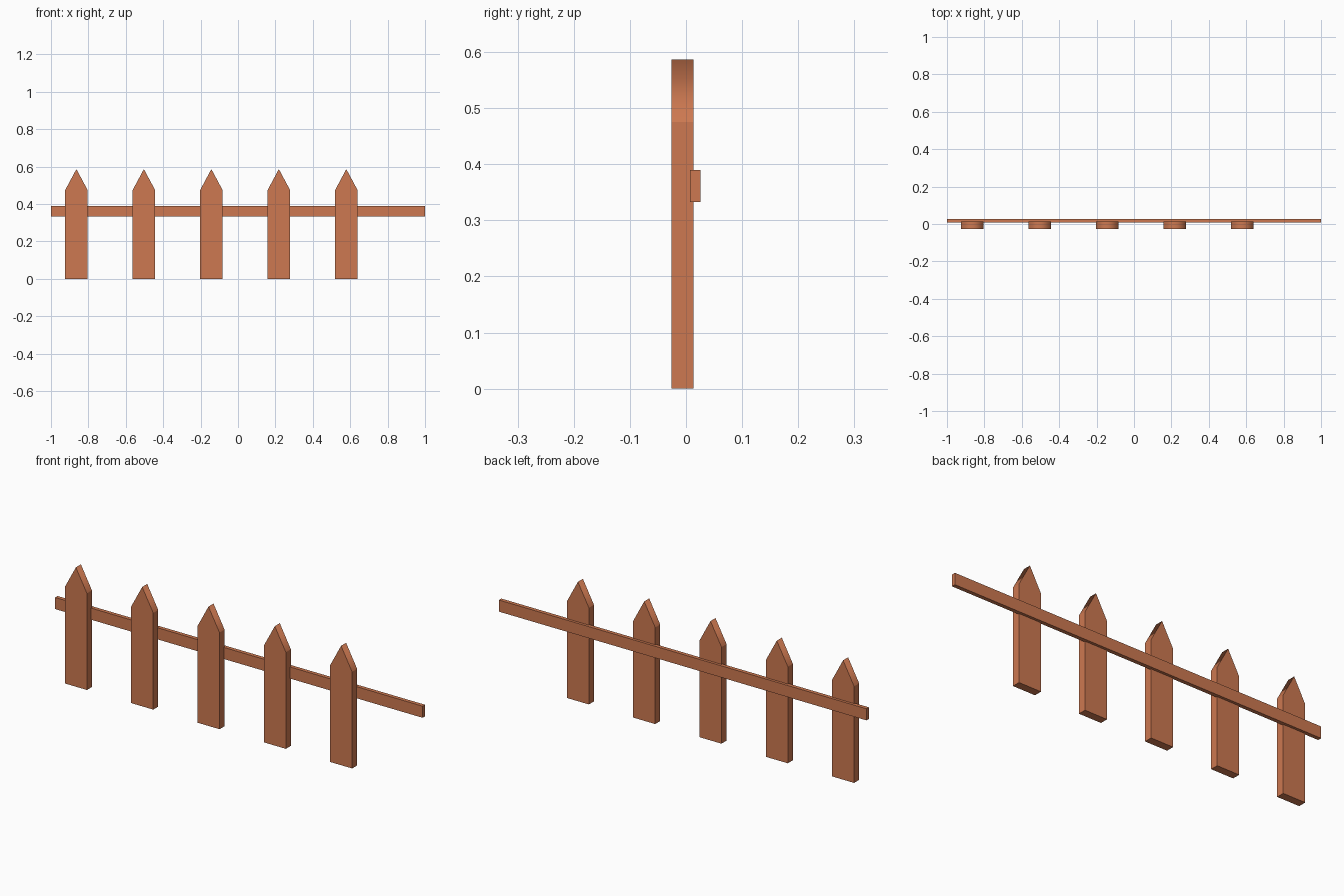
import bpy, bmesh

if "Cube" in bpy.data.objects:
    bpy.data.objects.remove(bpy.data.objects["Cube"])

wood = bpy.data.materials.new("terracotta wood")
wood.diffuse_color = (0.61, 0.19, 0.082, 1)
wood.use_nodes = True
wood.node_tree.nodes["Principled BSDF"].inputs["Base Color"].default_value = wood.diffuse_color


def extruded(name, profile, y0, y1, smooth_slopes=False):
    """Extrude an (x, z) outline from y0 to y1."""
    bm = bmesh.new()
    face = bm.faces.new([bm.verts.new((x, y0, z)) for x, z in profile])
    res = bmesh.ops.extrude_face_region(bm, geom=[face], use_keep_orig=True)
    verts = [v for v in res["geom"] if isinstance(v, bmesh.types.BMVert)]
    bmesh.ops.translate(bm, vec=(0, y1 - y0, 0), verts=verts)
    bmesh.ops.recalc_face_normals(bm, faces=bm.faces)
    if smooth_slopes:
        # Only the ridge between the two sloping tip faces is soft
        for f in bm.faces:
            f.smooth = 0.1 < f.normal.z < 0.95
        for e in bm.edges:
            e.smooth = all(f.smooth for f in e.link_faces)
    mesh = bpy.data.meshes.new(name)
    bm.to_mesh(mesh)
    bm.free()
    mesh.materials.append(wood)
    obj = bpy.data.objects.new(name, mesh)
    bpy.context.collection.objects.link(obj)
    return obj


# Five pointed pickets, evenly spaced
half, shoulder, tip = 0.06, 0.475, 0.587
for i in range(5):
    picket = extruded(f"picket_{i + 1}",
                      [(-half, 0), (half, 0), (half, shoulder), (0, tip), (-half, shoulder)],
                      -0.026, 0.013, smooth_slopes=True)
    picket.location.x = -0.864 + 0.3608 * i

# Long rail behind the pickets
extruded("rail", [(-1, 0.333), (1, 0.333), (1, 0.39), (-1, 0.39)], 0.007, 0.026)
